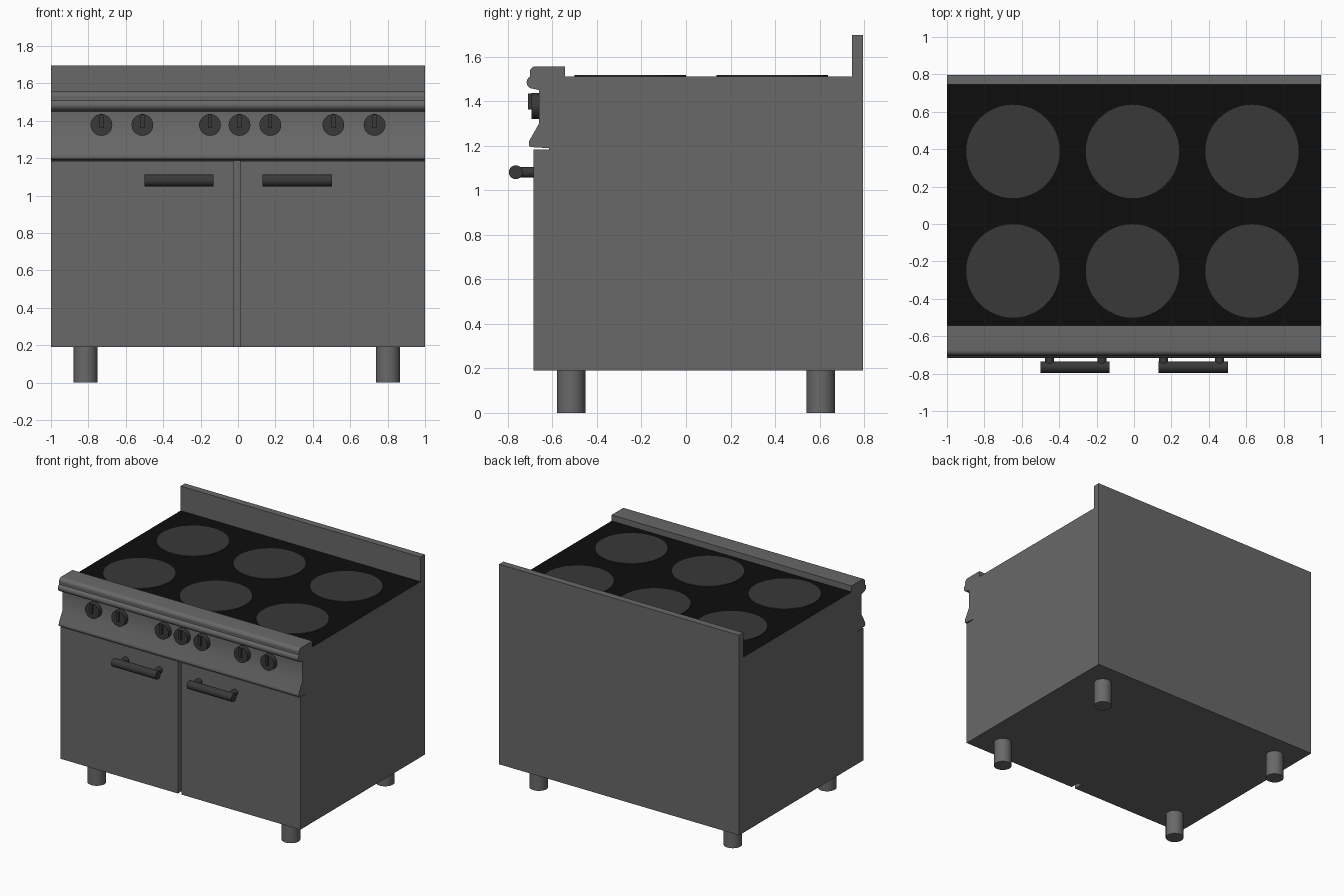
import bpy, bmesh
from math import sin, cos, radians, pi
from mathutils import Vector

cube = bpy.data.objects.get("Cube")
if cube:
    bpy.data.objects.remove(cube, do_unlink=True)


def material(name, value):
    m = bpy.data.materials.new(name)
    m.use_nodes = True
    colour = (value, value, value, 1)
    m.diffuse_color = colour
    m.node_tree.nodes["Principled BSDF"].inputs["Base Color"].default_value = colour
    return m


STEEL = material("steel grey", 0.14)
DARK = material("dark grey", 0.04)
BLACK = material("black glass", 0.004)


def finish(bm, name, mat, smooth=False):
    bmesh.ops.recalc_face_normals(bm, faces=bm.faces)
    mesh = bpy.data.meshes.new(name)
    bm.to_mesh(mesh)
    bm.free()
    obj = bpy.data.objects.new(name, mesh)
    bpy.context.collection.objects.link(obj)
    mesh.materials.append(mat)
    if smooth:
        bpy.ops.object.select_all(action="DESELECT")
        obj.select_set(True)
        bpy.context.view_layer.objects.active = obj
        bpy.ops.object.shade_smooth_by_angle(angle=radians(35))
    return obj


def box(name, low, high, mat):
    low, high = Vector(low), Vector(high)
    bm = bmesh.new()
    bmesh.ops.create_cube(bm, size=1)
    bmesh.ops.scale(bm, vec=high - low, verts=bm.verts)
    bmesh.ops.translate(bm, vec=(low + high) / 2, verts=bm.verts)
    return finish(bm, name, mat)


def rod(name, start, end, radius, mat, sides=32):
    start, end = Vector(start), Vector(end)
    axis = end - start
    bm = bmesh.new()
    bmesh.ops.create_cone(bm, cap_ends=True, segments=sides, radius1=radius,
                          radius2=radius, depth=axis.length)
    bmesh.ops.rotate(bm, matrix=axis.to_track_quat("Z", "Y").to_matrix(), verts=bm.verts)
    bmesh.ops.translate(bm, vec=(start + end) / 2, verts=bm.verts)
    return finish(bm, name, mat, smooth=True)


def arc(y, z, radius, first, last, steps=8):
    angles = [radians(first + (last - first) * i / steps) for i in range(steps + 1)]
    return [(y + radius * cos(a), z + radius * sin(a)) for a in angles]


# Body, splashback, front rail and control fascia share one side profile
FRONT, BACK, BOTTOM, TOP = -0.686, 0.796, 0.19, 1.512
profile = [(-0.615, BOTTOM), (BACK, BOTTOM), (BACK, 1.697), (0.745, 1.697),
           (0.745, TOP), (-0.543, TOP), (-0.543, 1.557)]
profile += arc(-0.675, 1.53, 0.027, 90, 200)
profile += arc(-0.687, 1.485, 0.029, 120, 270)
profile += [(-0.66, 1.45), (-0.66, 1.3), (-0.704, 1.222)]
profile += arc(-0.694, 1.206, 0.012, 180, 270, 4)
profile += [(-0.615, 1.189)]

bm = bmesh.new()
face = bm.faces.new([bm.verts.new((-1, y, z)) for y, z in profile])
side = bmesh.ops.extrude_face_region(bm, geom=[face])
bmesh.ops.translate(bm, vec=(2, 0, 0),
                    verts=[v for v in side["geom"] if isinstance(v, bmesh.types.BMVert)])
body = finish(bm, "cooker_body", STEEL, smooth=True)

# Black glass worktop is the upward face at cooking height
body.data.materials.append(BLACK)
for p in body.data.polygons:
    if p.normal.z > 0.9 and abs(p.center.z - TOP) < 0.005 and p.center.y > -0.5:
        p.material_index = 1

# Doors with a narrow gap between them
box("right_door", (-1, FRONT, BOTTOM), (-0.021, -0.615, 1.184), STEEL)
box("left_door", (0.011, FRONT, BOTTOM), (1, -0.615, 1.184), STEEL)

# Bar handles on two posts each
for name, x1, x2, posts in (("right", -0.5, -0.13, (-0.452, -0.172)),
                            ("left", 0.13, 0.502, (0.158, 0.458))):
    rod(name + "_handle_bar", (x1, -0.765, 1.081), (x2, -0.765, 1.081), 0.031, DARK)
    for x in posts:
        rod(name + "_handle_post", (x, FRONT, 1.081), (x, -0.76, 1.081), 0.024, DARK, 20)

# Control knobs: disc and raised grip
for x in (-0.73, -0.511, -0.15, 0.008, 0.173, 0.51, 0.73):
    rod("knob_disc", (x, -0.66, 1.378), (x, -0.695, 1.378), 0.058, DARK)
    box("knob_grip", (x - 0.01, -0.709, 1.362), (x + 0.01, -0.66, 1.435), DARK)

# Six round hot plates
for x in (-0.647, -0.008, 0.631):
    for y in (-0.251, 0.388):
        rod("hot_plate", (x, y, TOP), (x, y, TOP + 0.006), 0.25, DARK, 48)

# Four round feet
for x in (-0.815, 0.802):
    for y in (-0.516, 0.606):
        rod("foot", (x, y, 0), (x, y, BOTTOM), 0.064, STEEL)
